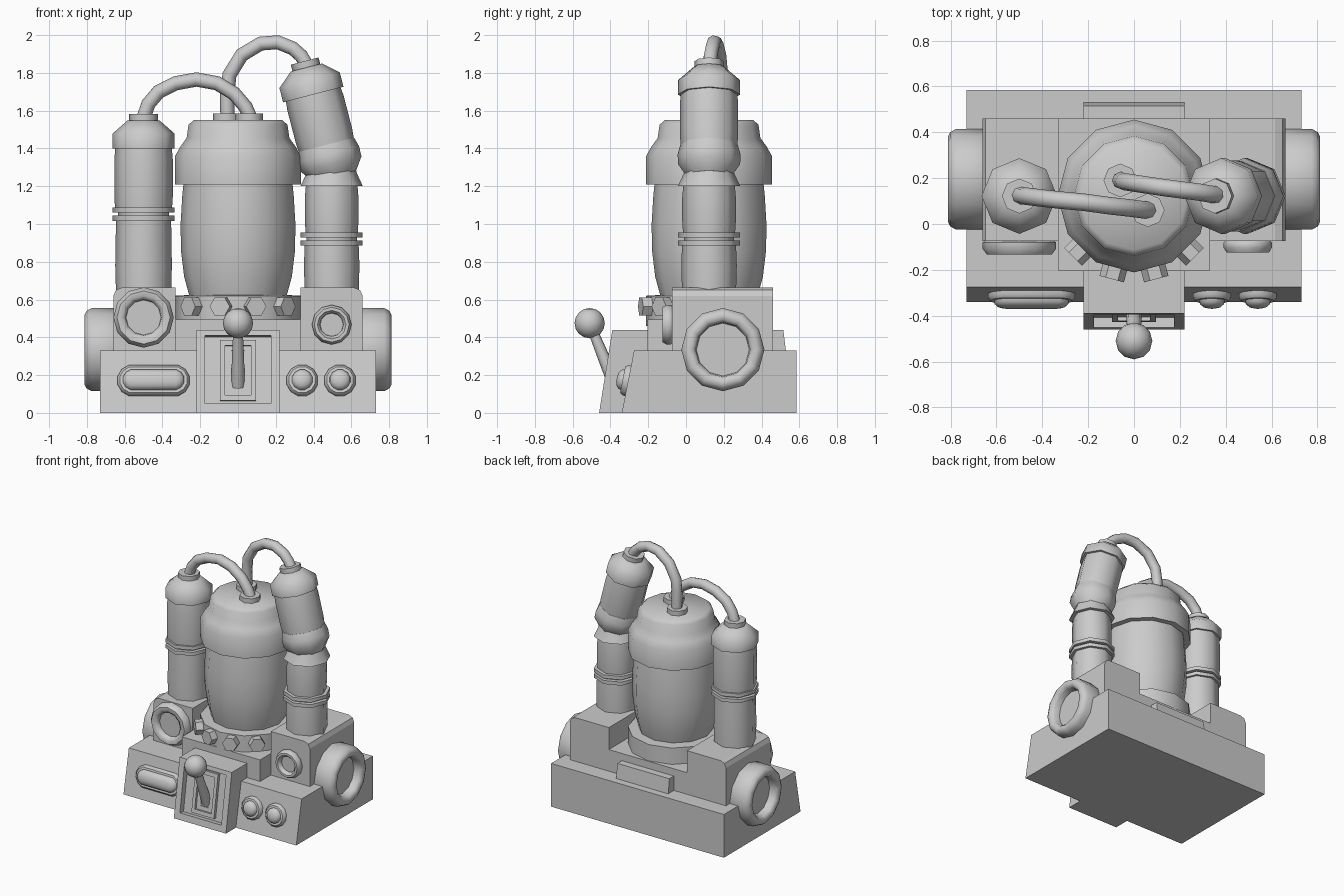
import bpy, bmesh
from math import sin, cos, pi, radians
from mathutils import Matrix, Vector

if "Cube" in bpy.data.objects:
    bpy.data.objects.remove(bpy.data.objects["Cube"])

T = Matrix.Translation


def R(deg, axis):
    return Matrix.Rotation(radians(deg), 4, axis)


def finish(name, bm, mat=None, smooth=None):
    bmesh.ops.recalc_face_normals(bm, faces=bm.faces)
    if mat:
        bm.transform(mat)
    me = bpy.data.meshes.new(name)
    bm.to_mesh(me)
    bm.free()
    ob = bpy.data.objects.new(name, me)
    bpy.context.collection.objects.link(ob)
    if smooth:
        shade(ob, smooth)
    return ob


def shade(ob, deg):
    bpy.ops.object.select_all(action='DESELECT')
    ob.select_set(True)
    bpy.context.view_layer.objects.active = ob
    bpy.ops.object.shade_smooth_by_angle(angle=radians(deg))


def lathe(name, profile, n, mat, stretch=0.0, half=False, smooth=47):
    """Revolve (radius, height) points around local z; stretch makes a capsule."""
    bm = bmesh.new()
    rings = []
    for r, h in profile:
        ring = []
        for i in range(n):
            a = 2 * pi * (i + (0.5 if half else 0)) / n
            s = stretch if cos(a) > 0 else -stretch
            ring.append(bm.verts.new((r * cos(a) + s, r * sin(a), h)))
        rings.append(ring)
    for a, b in zip(rings, rings[1:]):
        for i in range(n):
            j = (i + 1) % n
            bm.faces.new((a[i], a[j], b[j], b[i]))
    bm.faces.new(rings[0])
    bm.faces.new(rings[-1])
    return finish(name, bm, mat, smooth)


def prism(name, yz, x0, x1, mat=None):
    """Extrude a side-view (y, z) outline across x."""
    bm = bmesh.new()
    f = bm.faces.new([bm.verts.new((x0, y, z)) for y, z in yz])
    ext = bmesh.ops.extrude_face_region(bm, geom=[f])['geom']
    bmesh.ops.translate(bm, vec=(x1 - x0, 0, 0),
                        verts=[v for v in ext if isinstance(v, bmesh.types.BMVert)])
    return finish(name, bm, mat)


def rect(y0, y1, z0, z1):
    return [(y0, z0), (y1, z0), (y1, z1), (y0, z1)]


def cut(ob, cutter):
    m = ob.modifiers.new("recess", 'BOOLEAN')
    m.operation, m.object, m.solver = 'DIFFERENCE', cutter, 'EXACT'
    bpy.context.view_layer.objects.active = ob
    bpy.ops.object.modifier_apply(modifier=m.name)
    bpy.data.objects.remove(cutter)


CY = 0.122  # common depth of the vessel and columns

# base and housing blocks
prism("base", [(-0.34, 0), (0.585, 0), (0.585, 0.33), (-0.275, 0.33)], -0.73, 0.73)
prism("middle_block", rect(-0.205, 0.46, 0.30, 0.495), -0.33, 0.33)
prism("back_plate", [(0.44, 0.32), (0.53, 0.32), (0.515, 0.44), (0.44, 0.44)], -0.22, 0.22)
for side, sx in (("left", -1), ("right", 1)):
    block = prism(side + "_block", rect(-0.075, 0.46, 0.30, 0.663), 0.33 * sx, 0.66 * sx)
    bm = bmesh.new()
    bm.from_mesh(block.data)
    edge = [e for e in bm.edges
            if all(abs(v.co.x) > 0.6 and v.co.z > 0.6 for v in e.verts)]
    bmesh.ops.bevel(bm, geom=edge, offset=0.045, segments=2, profile=0.5, affect='EDGES')
    bm.to_mesh(block.data)
    bm.free()
    # side porthole
    lathe(side + "_porthole",
          [(0.20, 0.62), (0.22, 0.66), (0.22, 0.775), (0.205, 0.802), (0.185, 0.812),
           (0.16, 0.808), (0.145, 0.79), (0.14, 0.745)],
          12, T((0, 0.195, 0.335)) @ R(90 * sx, 'Y'))

# lever box with recessed panel
lever_box = prism("lever_box", [(-0.46, 0), (-0.2, 0), (-0.2, 0.44), (-0.39, 0.44)], -0.22, 0.22)
tilt = T((0, -0.46, 0)) @ R(-9, 'X')
cut(lever_box, prism("recess_cutter", rect(-0.1, 0.045, 0.05, 0.415), -0.175, 0.175, tilt))
frame = prism("lever_frame", rect(0.022, 0.06, 0.07, 0.395), -0.095, 0.095, tilt)
cut(frame, prism("frame_cutter", rect(-0.05, 0.04, 0.10, 0.365), -0.07, 0.07, tilt))
cut(frame, prism("slot_cutter", rect(-0.05, 0.055, 0.13, 0.34), -0.035, 0.035, tilt))

# lever
foot, knob = Vector((0, -0.385, 0.17)), Vector((0, -0.51, 0.475))
aim = (knob - foot).to_track_quat('Z', 'Y').to_matrix().to_4x4()
lathe("lever_rod", [(0.036, -0.03), (0.033, 0.1), (0.024, 0.33)], 8, T(foot) @ aim)
bm = bmesh.new()
bmesh.ops.create_uvsphere(bm, u_segments=12, v_segments=8, radius=0.08)
finish("lever_knob", bm, T(knob), 47)

# central vessel
mid = T((0, CY, 0))
lathe("vessel_foot", [(0.333, 0.46), (0.333, 0.62), (0.25, 0.625)], 12, mid)
lathe("vessel_body",
      [(0.255, 0.61), (0.285, 0.72), (0.302, 0.86), (0.304, 1.0), (0.295, 1.15), (0.285, 1.25)],
      12, mid)
lathe("vessel_lid",
      [(0.28, 1.21), (0.333, 1.21), (0.333, 1.36), (0.305, 1.41), (0.272, 1.455),
       (0.262, 1.525), (0.235, 1.55)], 12, mid)

# bolts around the front of the foot
for i, a in enumerate((-45, -15, 15, 45)):
    lathe(f"bolt_{i + 1}", [(0.055, 0.29), (0.055, 0.375)], 6,
          mid @ T((0, 0, 0.563)) @ R(a, 'Z') @ R(90, 'X'))


def column(name, x, z_ring, z_top, r_low, r_up):
    """Ribbed lower tube with two rings, centred at x."""
    m = T((x, CY, 0))
    lathe(name + "_lower", [(r_low, 0.64), (r_low + 0.004, 0.78), (r_low, z_ring)], 8, m)
    lathe(name + "_core", [(r_low - 0.01, z_ring - 0.02), (r_low - 0.01, z_ring + 0.09)], 8, m)
    for k in (0, 0.043):
        lathe(name + "_ring", [(0.164, z_ring + k), (0.164, z_ring + k + 0.027)], 8, m)
    lathe(name + "_upper", [(r_up - 0.004, z_ring + 0.07), (r_up, z_ring + 0.13),
                            (r_up, z_top - 0.06), (r_up - 0.006, z_top + 0.01)], 8, m)


def cap(name, m):
    """Shouldered cap with hose socket."""
    lathe(name + "_cap", [(0.13, 0), (0.165, 0), (0.165, 0.078), (0.085, 0.148)], 8, m)
    lathe(name + "_socket", [(0.076, 0.13), (0.076, 0.183)], 8, m)


# left straight column
column("left_column", -0.5, 1.017, 1.40, 0.146, 0.155)
cap("left_column", T((-0.5, CY, 1.40)))

# right bent column
column("right_column", 0.496, 0.885, 1.2, 0.143, 0.142)
lathe("elbow_skirt", [(0.13, 1.2), (0.165, 1.2), (0.135, 1.265), (0.12, 1.31)],
      8, T((0.496, CY, 0)))
bend = T((0.475, CY, 1.39)) @ R(-14.5, 'Y')
lathe("elbow_collar", [(0.12, -0.14), (0.165, -0.075), (0.166, -0.02), (0.152, 0.03)], 8, bend)
lathe("bent_tube", [(0.148, 0.0), (0.154, 0.08), (0.154, 0.26), (0.148, 0.32)], 8, bend)
cap("bent_tube", bend @ T((0, 0, 0.305)))


def hose(name, points):
    cu = bpy.data.curves.new(name, 'CURVE')
    cu.dimensions = '3D'
    cu.bevel_depth, cu.bevel_resolution = 0.038, 2
    sp = cu.splines.new('POLY')
    sp.points.add(len(points) - 1)
    for p, co in zip(sp.points, points):
        p.co = (*co, 1)
    ob = bpy.data.objects.new(name, cu)
    bpy.context.collection.objects.link(ob)
    bpy.ops.object.select_all(action='DESELECT')
    ob.select_set(True)
    bpy.context.view_layer.objects.active = ob
    bpy.ops.object.convert(target='MESH')
    shade(bpy.context.view_layer.objects.active, 50)


# hoses and their sockets on the lid
hose("left_hose", [(-0.5, 0.125, 1.56), (-0.475, 0.122, 1.635), (-0.42, 0.115, 1.7),
                   (-0.33, 0.105, 1.745), (-0.22, 0.095, 1.765), (-0.11, 0.08, 1.745),
                   (-0.02, 0.07, 1.69), (0.04, 0.062, 1.62), (0.07, 0.06, 1.55)])
hose("right_hose", [(-0.055, 0.19, 1.55), (-0.058, 0.19, 1.68), (-0.045, 0.185, 1.79),
                    (0.02, 0.175, 1.895), (0.12, 0.16, 1.955), (0.21, 0.148, 1.962),
                    (0.29, 0.138, 1.93), (0.335, 0.13, 1.89), (0.37, 0.125, 1.83)])
for x, y in ((0.06, 0.06), (-0.06, 0.19)):
    lathe("lid_socket", [(0.073, 1.53), (0.073, 1.585)], 8, T((x, y, 0)))


# round gauges on the front of the side blocks
def gauge(name, x, z, r, d):
    lathe(name, [(r * 0.9, 0), (r, 0.01), (r, d * 0.6), (r * 0.88, d), (r * 0.72, d),
                 (r * 0.6, d * 0.75), (r * 0.58, d * 0.45)], 12, T((x, -0.07, z)) @ R(90, 'X'))


gauge("left_gauge", -0.5, 0.505, 0.16, 0.064)
gauge("right_gauge", 0.496, 0.467, 0.105, 0.055)

# buttons on the sloping front
FLANGE = [(0.085, -0.02), (0.085, 0.015), (0.072, 0.03), (0.06, 0.03)]
DOME = [(0.058, 0.02), (0.054, 0.042), (0.038, 0.056), (0.015, 0.062)]
for name, x, s in (("lamp", -0.447, 0.108), ("inner_button", 0.34, 0), ("outer_button", 0.54, 0)):
    m = T((x, -0.306, 0.17)) @ R(79, 'X')
    lathe(name + "_flange", FLANGE, 12, m, s, True)
    lathe(name + "_dome", DOME, 12, m, s, True)
